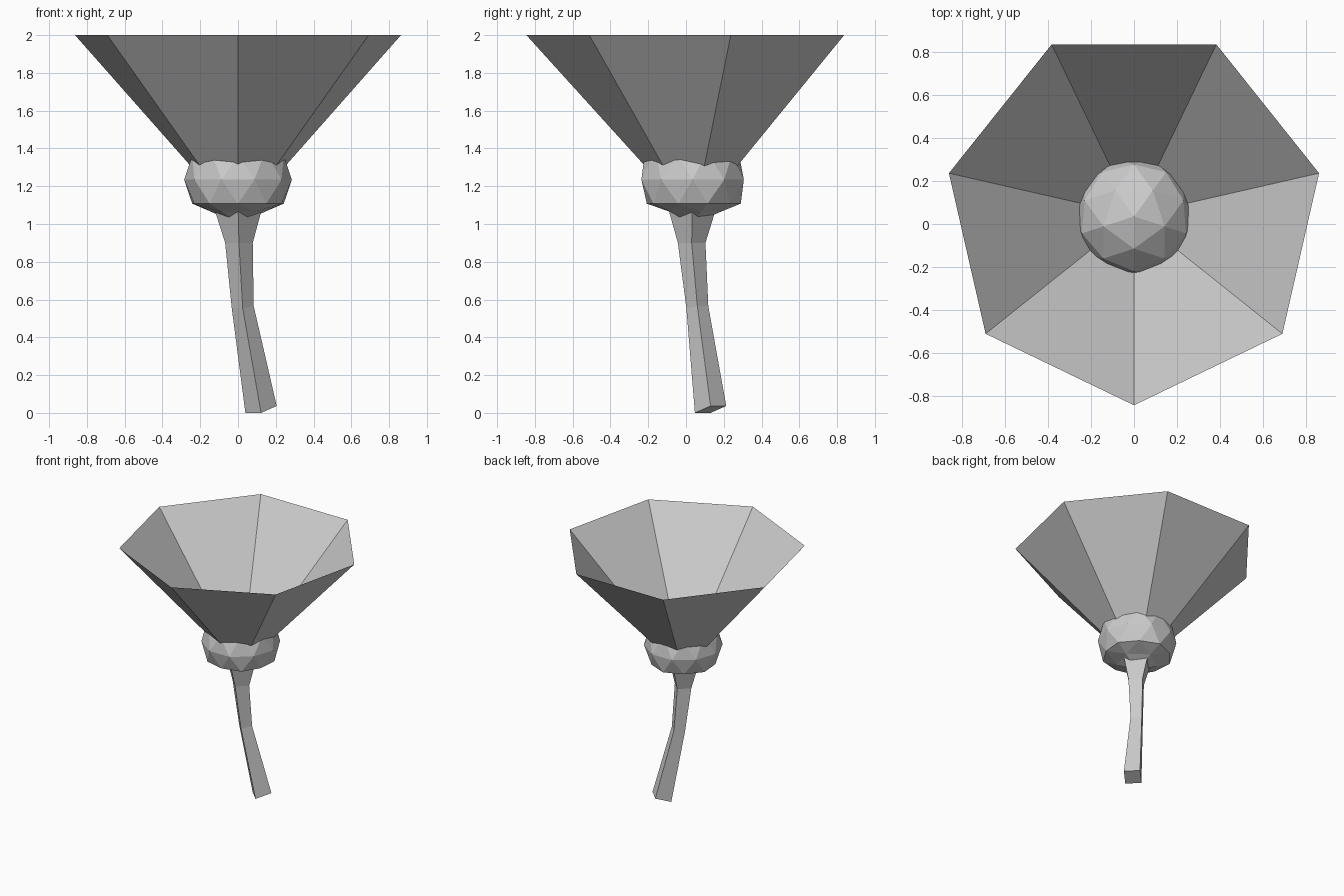
import bpy, bmesh, math
from mathutils import Vector, Matrix

if "Cube" in bpy.data.objects:
    bpy.data.objects.remove(bpy.data.objects["Cube"])

grey = bpy.data.materials.new("plain_grey")
grey.use_nodes = True
grey.diffuse_color = (0.6, 0.6, 0.6, 1)
grey.node_tree.nodes["Principled BSDF"].inputs["Base Color"].default_value = (0.6, 0.6, 0.6, 1)


def finish(bm, name):
    mesh = bpy.data.meshes.new(name)
    bm.to_mesh(mesh)
    bm.free()
    mesh.materials.append(grey)
    obj = bpy.data.objects.new(name, mesh)
    bpy.context.collection.objects.link(obj)
    return obj


def ring(bm, centre, radius, sides, tilt=0.0):
    """Polygon ring with one corner facing the front; tilt lifts it toward +x and +y."""
    verts = []
    for i in range(sides):
        a = math.tau * i / sides - math.pi / 2
        x, y = radius * math.cos(a), radius * math.sin(a)
        verts.append(bm.verts.new(Vector(centre) + Vector((x, y, tilt * (x + y)))))
    return verts


def skin(bm, lower, upper):
    n = len(lower)
    for i in range(n):
        j = (i + 1) % n
        bm.faces.new((lower[i], lower[j], upper[j], upper[i]))


# Open seven-sided flower funnel
bm = bmesh.new()
skin(bm, ring(bm, (0, 0.04, 1.2), 0.16, 7), ring(bm, (0, 0.04, 2), 0.885, 7))
finish(bm, "flower_funnel")

# Faceted bulb under the flower, flattened underneath
bm = bmesh.new()
bmesh.ops.create_icosphere(bm, subdivisions=2, radius=0.285,
                           matrix=Matrix.Rotation(math.radians(-18), 4, "Z"))
for v in bm.verts:
    if v.co.z < -0.27:
        v.co.z = -0.235
    elif v.co.z < -0.2:
        v.co.z = -0.17
    elif v.co.z < -0.1:
        v.co.z = -0.127
    v.co += Vector((0, 0.035, 1.235))
finish(bm, "flower_bulb")

# Bent square stem, flared into the bulb
bm = bmesh.new()
stem = [((0.122, 0.13, 0.02), 0.083, 0.22),
        ((0.025, 0.06, 0.56), 0.058, 0.1),
        ((0.005, 0.03, 0.9), 0.073, 0),
        ((0, 0.033, 1.1), 0.132, 0)]
rings = [ring(bm, c, r, 4, t) for c, r, t in stem]
for lower, upper in zip(rings, rings[1:]):
    skin(bm, lower, upper)
bm.faces.new(reversed(rings[0]))
bm.faces.new(rings[-1])
low = min(v.co.z for v in bm.verts)
for v in rings[0]:
    v.co.z -= low
finish(bm, "stem")
